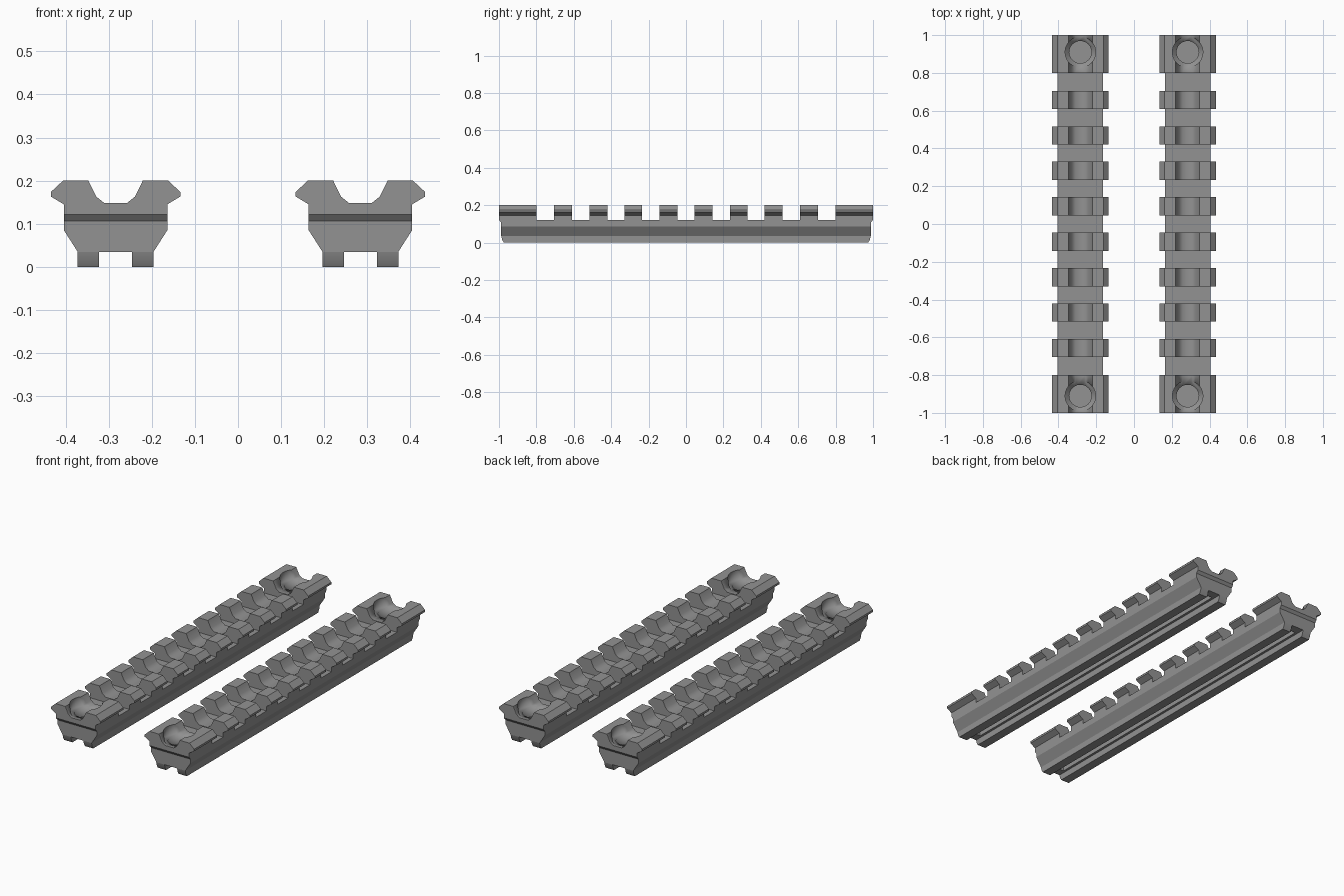
import bpy
import bmesh
import math
from mathutils import Vector

if "Cube" in bpy.data.objects:
    bpy.data.objects.remove(bpy.data.objects["Cube"])

RAIL_X = 0.284      # centre line of each rail
HOLE_Y = 0.91       # screw hole position near each end


def prism(name, points, axis, half):
    """Extrude a closed (u, z) outline along 'x' or 'y', centred on the origin."""
    bm = bmesh.new()
    if axis == 'y':
        verts = [bm.verts.new((u, -half, z)) for u, z in points]
        move = Vector((0, 2 * half, 0))
    else:
        verts = [bm.verts.new((-half, u, z)) for u, z in points]
        move = Vector((2 * half, 0, 0))
    face = bm.faces.new(verts)
    ext = bmesh.ops.extrude_face_region(bm, geom=[face])
    bmesh.ops.translate(bm, vec=move, verts=[g for g in ext['geom'] if isinstance(g, bmesh.types.BMVert)])
    bmesh.ops.recalc_face_normals(bm, faces=bm.faces[:])
    mesh = bpy.data.meshes.new(name)
    bm.to_mesh(mesh)
    bm.free()
    obj = bpy.data.objects.new(name, mesh)
    bpy.context.collection.objects.link(obj)
    return obj


def cylinder(name, radius, y, z0, z1):
    bpy.ops.mesh.primitive_cylinder_add(vertices=24, radius=radius, depth=z1 - z0,
                                        location=(0, y, (z0 + z1) / 2))
    obj = bpy.context.object
    obj.name = name
    return obj


def mirrored(half):
    """Complete a half outline with its mirror image."""
    return half + [(-u, z) for u, z in reversed(half)]


# Cross-section: channel, dovetail flanges, tapered body, two feet
section = mirrored([
    (0.026, 0.148), (0.045, 0.163), (0.063, 0.2), (0.122, 0.2), (0.15, 0.174),
    (0.15, 0.163), (0.12, 0.145), (0.12, 0.085), (0.088, 0.035), (0.088, 0),
    (0.038, 0), (0.038, 0.035)])
rail = prism("rail_left", section, 'y', 1.1)

# Side silhouette: stepped ends and the row of teeth
half = []
for c in (0.094, 0.282, 0.469, 0.657):
    half += [(c - 0.048, 0.12), (c - 0.048, 0.25), (c + 0.048, 0.25), (c + 0.048, 0.12)]
half += [(0.8, 0.12), (0.8, 0.25), (1, 0.25), (1, 0.122), (0.988, 0.107),
         (0.988, 0.035), (0.983, 0.015), (0.968, -0.01)]
tools = [(prism("side_outline", mirrored(half), 'x', 0.3), 'INTERSECT')]

# Screw counterbores and blind holes at both ends
for s in (-1, 1):
    tools.append((cylinder("counterbore", 0.081, s * HOLE_Y, 0.1483, 0.3), 'DIFFERENCE'))
    tools.append((cylinder("screw_hole", 0.059, s * HOLE_Y, 0.1, 0.3), 'DIFFERENCE'))

# Long pocket in the underside groove
pocket = [(-0.025, 0.02), (0.025, 0.02), (0.025, 0.06), (-0.025, 0.06)]
tools.append((prism("underside_pocket", pocket, 'y', 0.94), 'DIFFERENCE'))

for tool, operation in tools:
    mod = rail.modifiers.new(tool.name, 'BOOLEAN')
    mod.operation = operation
    mod.solver = 'EXACT'
    mod.object = tool

# Bake the cuts, then discard the cutters
bpy.context.view_layer.update()
deps = bpy.context.evaluated_depsgraph_get()
baked = bpy.data.meshes.new_from_object(rail.evaluated_get(deps))
rail.modifiers.clear()
rail.data = baked
for tool, _ in tools:
    bpy.data.objects.remove(tool)

# Smooth shading on the channel, hole walls and rounded foot ends only
for p in baked.polygons:
    c, n = p.center, p.normal
    channel = abs(c.x) < 0.062 and c.z > 0.147 and abs(n.y) < 0.01 and n.z > 0.1
    hole = c.z > 0.1 and abs(n.z) < 0.1 and math.hypot(c.x, abs(c.y) - HOLE_Y) < 0.085
    foot_end = c.z < 0.036 and abs(n.y) > 0.3
    p.use_smooth = channel or hole or foot_end

# Dark grey finish
finish = bpy.data.materials.new("dark_grey")
finish.diffuse_color = (0.29, 0.29, 0.29, 1)
finish.use_nodes = True
finish.node_tree.nodes["Principled BSDF"].inputs["Base Color"].default_value = finish.diffuse_color
baked.materials.clear()
baked.materials.append(finish)
for p in baked.polygons:
    p.material_index = 0

# The pair of rails
rail.location.x = -RAIL_X
twin = rail.copy()
twin.name = "rail_right"
twin.location.x = RAIL_X
bpy.context.collection.objects.link(twin)
